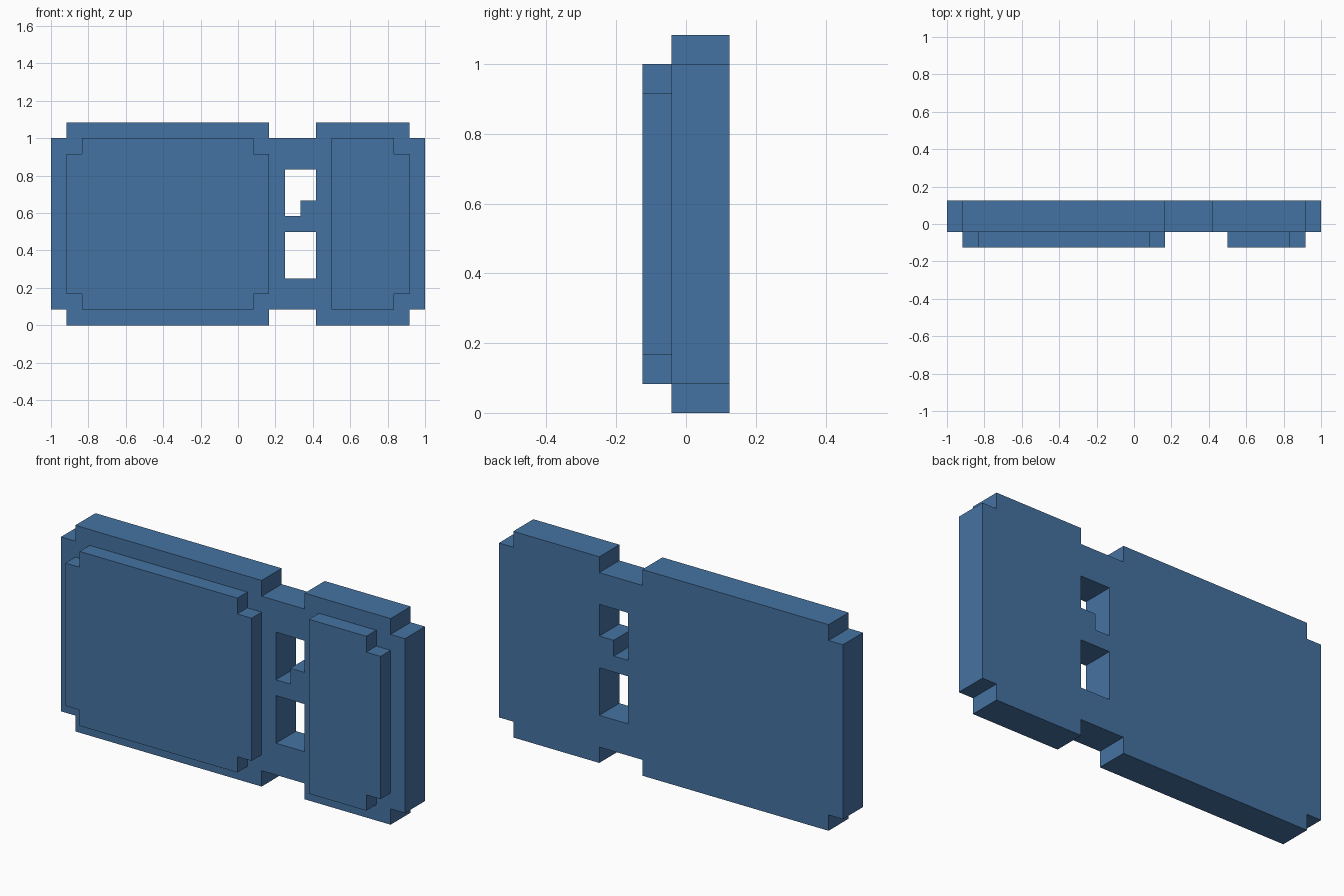
import bpy
import bmesh
from math import radians

if "Cube" in bpy.data.objects:
    bpy.data.objects.remove(bpy.data.objects["Cube"])

U = 1 / 12  # block size of the model

blue = bpy.data.materials.new("blue")
blue.diffuse_color = (0.06, 0.17, 0.36, 1)
blue.use_nodes = True
blue.node_tree.nodes["Principled BSDF"].inputs["Base Color"].default_value = blue.diffuse_color


def plate(name, outlines, y0, y1):
    """Extrude front-view outlines (x, z in blocks; inner ones become holes)."""
    cu = bpy.data.curves.new(name + "_profile", 'CURVE')
    cu.dimensions = '2D'
    cu.fill_mode = 'BOTH'
    cu.extrude = (y1 - y0) * U / 2
    for pts in outlines:
        s = cu.splines.new('POLY')
        s.points.add(len(pts) - 1)
        for p, (x, z) in zip(s.points, pts):
            p.co = (x * U, z * U, 0, 1)
        s.use_cyclic_u = True
    ob = bpy.data.objects.new(name, cu)
    bpy.context.collection.objects.link(ob)
    ob.rotation_euler = (radians(90), 0, 0)
    ob.location.y = (y0 + y1) * U / 2
    bpy.ops.object.select_all(action='DESELECT')
    ob.select_set(True)
    bpy.context.view_layer.objects.active = ob
    bpy.ops.object.convert(target='MESH')
    ob = bpy.context.object
    ob.name = name
    # weld caps to sides and keep the faces flat
    bm = bmesh.new()
    bm.from_mesh(ob.data)
    bmesh.ops.remove_doubles(bm, verts=bm.verts, dist=1e-4)
    bmesh.ops.recalc_face_normals(bm, faces=bm.faces)
    for f in bm.faces:
        f.smooth = False
    bm.to_mesh(ob.data)
    bm.free()
    ob.data.materials.clear()
    ob.data.materials.append(blue)
    return ob


def right_notched(x1, z0, z1):
    """Right edge with one-block corner notches, bottom to top."""
    return [(x1 - 1, z0), (x1 - 1, z0 + 1), (x1, z0 + 1),
            (x1, z1 - 1), (x1 - 1, z1 - 1), (x1 - 1, z1)]


def left_notched(x0, z0, z1):
    """Left edge with one-block corner notches, top to bottom."""
    return [(-x, z) for x, z in reversed(right_notched(-x0, z0, z1))]


# Main body: two plates joined by a bridge with two windows
body = (left_notched(-12, 0, 13)
        + [(2, 0), (2, 1), (5, 1), (5, 0)]
        + right_notched(12, 0, 13)
        + [(5, 13), (5, 12), (2, 12), (2, 13)])
lower_window = [(3, 3), (5, 3), (5, 6), (3, 6)]
upper_window = [(3, 7), (4, 7), (4, 8), (5, 8), (5, 10), (3, 10)]
plate("body", [body, lower_window, upper_window], -0.5, 1.5)

# Raised front panels
plate("large_front_panel",
      [left_notched(-11, 1, 12) + right_notched(2, 1, 12)], -1.5, -0.5)
plate("small_front_panel",
      [[(6, 12), (6, 1)] + right_notched(11, 1, 12)], -1.5, -0.5)
